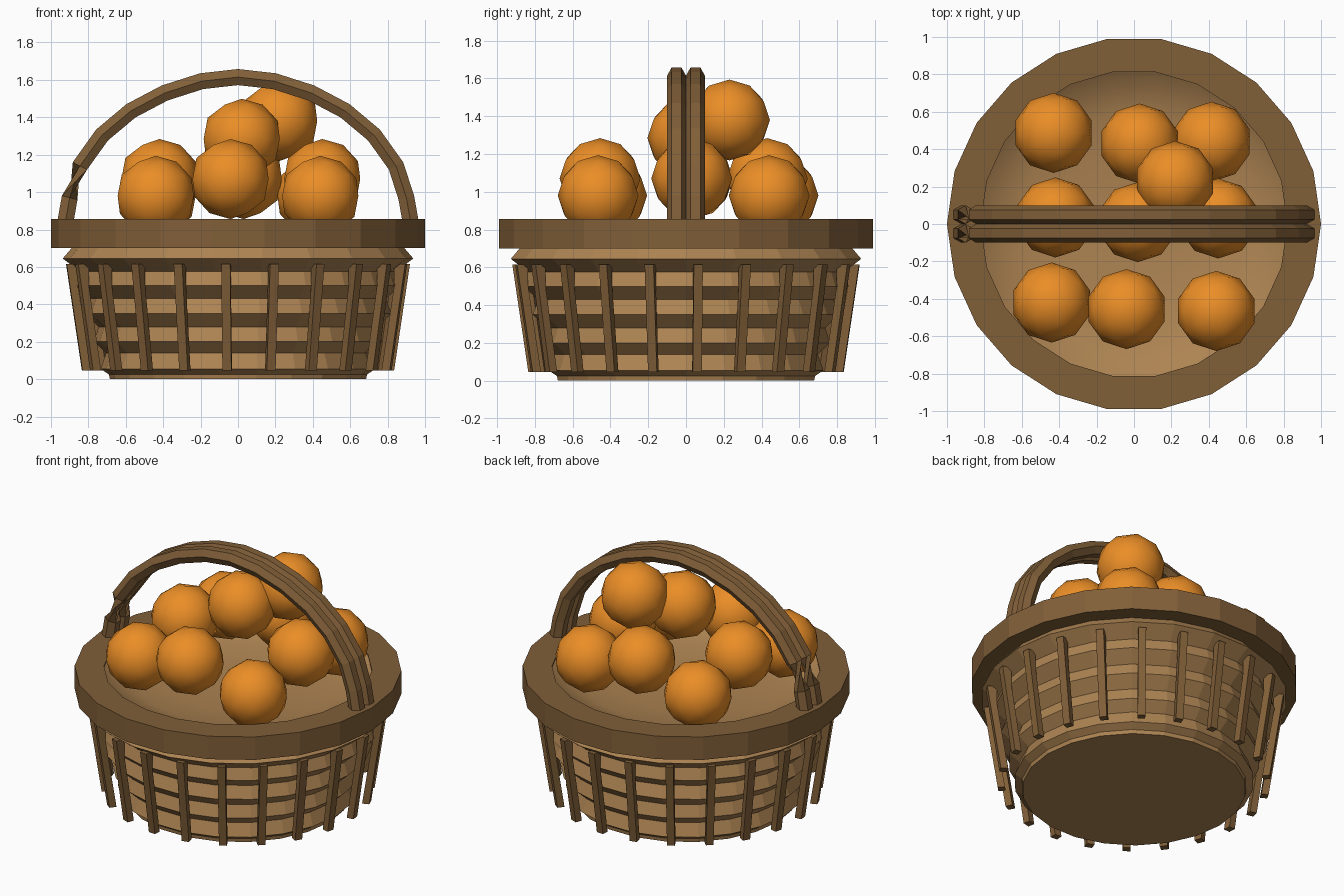
import bpy, bmesh, math
from mathutils import Vector

if "Cube" in bpy.data.objects:
    bpy.data.objects.remove(bpy.data.objects["Cube"])

SIDES = 22
STEP = 2 * math.pi / SIDES


def material(name, rgb):
    m = bpy.data.materials.new(name)
    m.diffuse_color = (*rgb, 1)
    m.use_nodes = True
    m.node_tree.nodes["Principled BSDF"].inputs["Base Color"].default_value = m.diffuse_color
    return m


WICKER = material("wicker", (0.42, 0.23, 0.085))
WOOD = material("dark_wood", (0.22, 0.115, 0.04))
PEEL = material("orange_peel", (0.83, 0.27, 0.02))


def finish(bm, name, mat, smooth=False):
    bmesh.ops.recalc_face_normals(bm, faces=bm.faces)
    for f in bm.faces:
        f.smooth = smooth
    me = bpy.data.meshes.new(name)
    bm.to_mesh(me)
    bm.free()
    me.materials.append(mat)
    ob = bpy.data.objects.new(name, me)
    bpy.context.collection.objects.link(ob)
    return ob


def bridge(bm, a, b):
    n = len(a)
    for i in range(n):
        bm.faces.new((a[i], a[(i + 1) % n], b[(i + 1) % n], b[i]))


def lathe(name, profile, mat, loop=False, caps=True, smooth=False):
    bm = bmesh.new()
    rings = [[bm.verts.new((r * math.cos(i * STEP), r * math.sin(i * STEP), z))
              for i in range(SIDES)] for r, z in profile]
    for a, b in zip(rings, rings[1:] + (rings[:1] if loop else [])):
        bridge(bm, a, b)
    if caps and not loop:
        bm.faces.new(rings[0])
        bm.faces.new(rings[-1])
    return finish(bm, name, mat, smooth)


# Woven body: ridged wall
lathe("basket_body", [(0.685, 0), (0.69, 0.025), (0.735, 0.055), (0.705, 0.14),
                      (0.77, 0.20), (0.745, 0.28), (0.82, 0.35), (0.79, 0.43),
                      (0.87, 0.50), (0.845, 0.575), (0.937, 0.645), (0.89, 0.70)], WICKER)

# Shallow dish the fruit rests on
dish = lathe("basket_dish", [(0.825, 0.85), (0.74, 0.79), (0.6, 0.75), (0.35, 0.725),
                             (0.1, 0.715)], WICKER, caps=False, smooth=True)
bm = bmesh.new()
bm.from_mesh(dish.data)
bmesh.ops.holes_fill(bm, edges=[e for e in bm.edges if e.is_boundary
                                and e.verts[0].co.z < 0.75])
for f in bm.faces:
    f.smooth = True
    if f.normal.z < 0:
        f.normal_flip()
bm.to_mesh(dish.data)
bm.free()

# Rim band
lathe("basket_rim", [(1, 0.70), (1, 0.855), (0.82, 0.855), (0.82, 0.70)], WOOD, loop=True)

# Upright slats around the wall
bm = bmesh.new()
slat = [(0.835, 0.045), (0.92, 0.615), (0.86, 0.615), (0.86, 0.50), (0.79, 0.045)]
for k in range(SIDES):
    a = (k + 0.25) * STEP
    out, side = Vector((math.cos(a), math.sin(a), 0)), Vector((-math.sin(a), math.cos(a), 0))
    left, right = [[bm.verts.new(out * r + side * s + Vector((0, 0, z))) for r, z in slat]
                   for s in (-0.024, 0.024)]
    bridge(bm, left, right)
    bm.faces.new(left)
    bm.faces.new(right)
finish(bm, "slats", WOOD)

# Handle: two hexagonal strands swept along the arch, with a kink on the left foot
half = [(0, 1.615), (0.195, 1.593), (0.392, 1.53), (0.572, 1.435), (0.727, 1.305),
        (0.845, 1.14), (0.9, 0.97), (0.923, 0.84)]
path = [Vector((-x, 0, z)) for x, z in half[:0:-1]] + [Vector((x, 0, z)) for x, z in half]
hexagon = [(-0.05, 0), (-0.026, 0.043), (0.026, 0.043), (0.05, 0), (0.026, -0.043), (-0.026, -0.043)]
for name, y0 in (("handle_front_strand", -0.05), ("handle_back_strand", 0.05)):
    bm = bmesh.new()
    rings = []
    for i, p in enumerate(path):
        t = (path[min(i + 1, len(path) - 1)] - path[max(i - 1, 0)]).normalized()
        n = Vector((-t.z, 0, t.x))
        ring = [bm.verts.new(p + n * h + Vector((0, y0 + w, 0))) for w, h in hexagon]
        rings.append(ring[2:] + ring[:2] if i < 2 else ring)
    for a, b in zip(rings, rings[1:]):
        bridge(bm, a, b)
    bm.faces.new(rings[0])
    bm.faces.new(rings[-1])
    finish(bm, name, WOOD)

# Oranges: two heights of pile plus the top pair
fruit = [(-0.43, 0.487, 0.98), (0.03, 0.43, 1.07), (0.415, 0.44, 0.98), (0.22, 0.23, 1.38),
         (-0.42, 0.035, 1.07), (0.02, 0.01, 1.285), (0.45, 0.03, 1.07),
         (-0.44, -0.42, 0.98), (-0.04, -0.455, 1.07), (0.44, -0.465, 0.98)]
for i, pos in enumerate(fruit):
    bm = bmesh.new()
    bmesh.ops.create_icosphere(bm, subdivisions=2, radius=0.214)
    finish(bm, f"orange_{i + 1}", PEEL, smooth=True).location = pos
